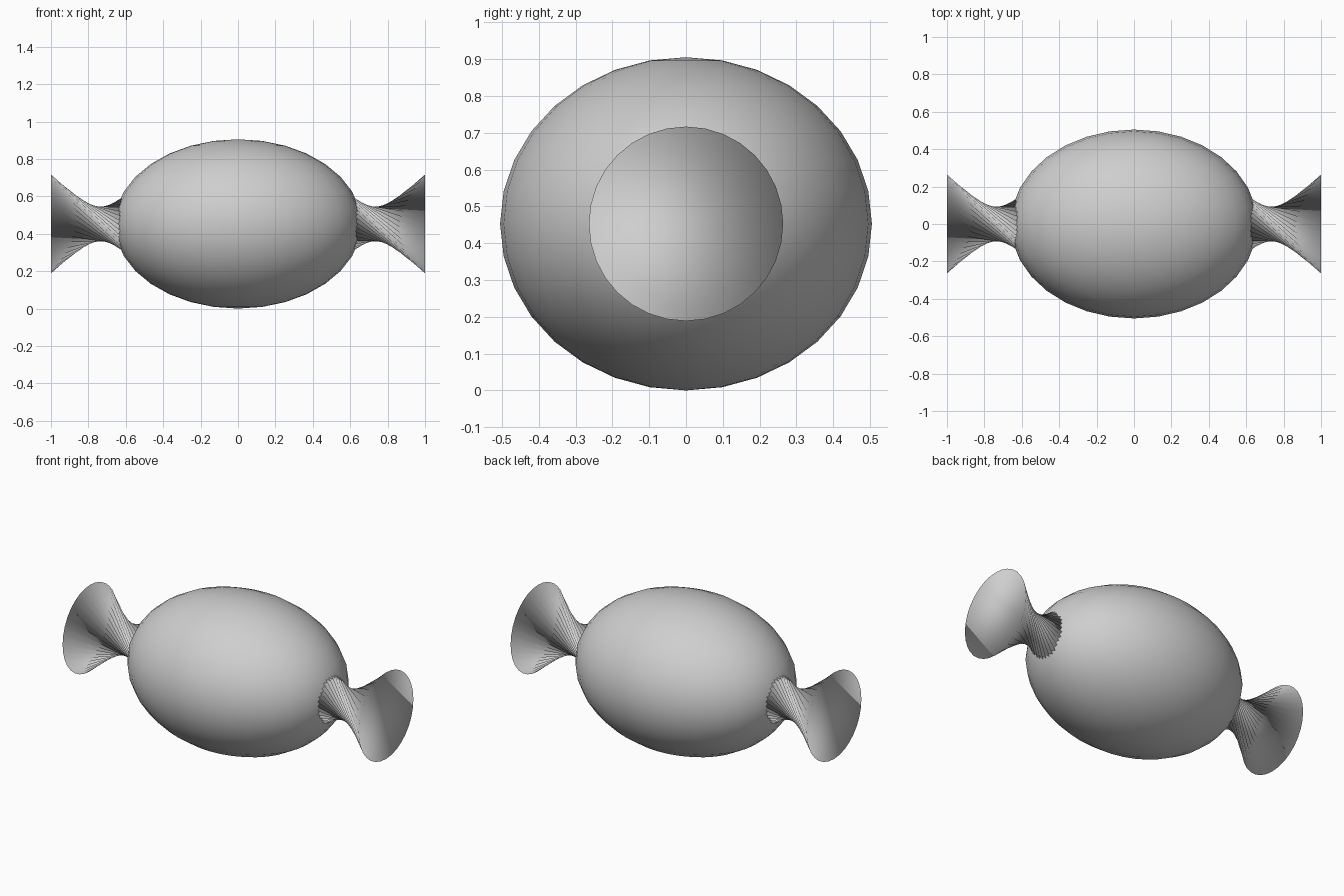
import bpy, bmesh, math

if "Cube" in bpy.data.objects:
    bpy.data.objects.remove(bpy.data.objects["Cube"])

CENTRE_Z = 0.4525
SIDES = 32

grey = bpy.data.materials.new("wrapper_grey")
grey.diffuse_color = (0.62, 0.62, 0.62, 1)
grey.use_nodes = True
grey.node_tree.nodes["Principled BSDF"].inputs["Base Color"].default_value = grey.diffuse_color


def finish(bm, name):
    """Turn a bmesh into a smooth shaded object."""
    bmesh.ops.recalc_face_normals(bm, faces=bm.faces)
    for f in bm.faces:
        f.smooth = True
    mesh = bpy.data.meshes.new(name)
    bm.to_mesh(mesh)
    bm.free()
    mesh.materials.append(grey)
    ob = bpy.data.objects.new(name, mesh)
    ob.location.z = CENTRE_Z
    bpy.context.collection.objects.link(ob)
    return ob


# Sweet body: a stretched sphere
bm = bmesh.new()
bmesh.ops.create_uvsphere(bm, u_segments=SIDES, v_segments=16, radius=1)
bmesh.ops.scale(bm, vec=(0.66, 0.505, CENTRE_Z), verts=bm.verts)
finish(bm, "candy_body")


def twisted_end(name, turn):
    """Capped cylinder along x whose inner ring is twisted to pinch a waist."""
    inner_x, outer_x, radius, twist = 0.47, 1.0, 0.264, math.radians(150)
    bm = bmesh.new()
    rings = []
    for x, offset in ((inner_x, -twist), (outer_x, 0)):
        ring = []
        for i in range(SIDES):
            a = 2 * math.pi * i / SIDES + offset
            ring.append(bm.verts.new((x, radius * math.cos(a), radius * math.sin(a))))
        rings.append(ring)
    inner, outer = rings
    for i in range(SIDES):
        j = (i + 1) % SIDES
        bm.faces.new((inner[i], inner[j], outer[j], outer[i]))
    bm.faces.new(inner)
    bm.faces.new(outer)
    ob = finish(bm, name)
    ob.rotation_euler.z = turn


# Twisted wrapper ends, the left one turned half round
twisted_end("wrapper_end_right", 0)
twisted_end("wrapper_end_left", math.pi)
